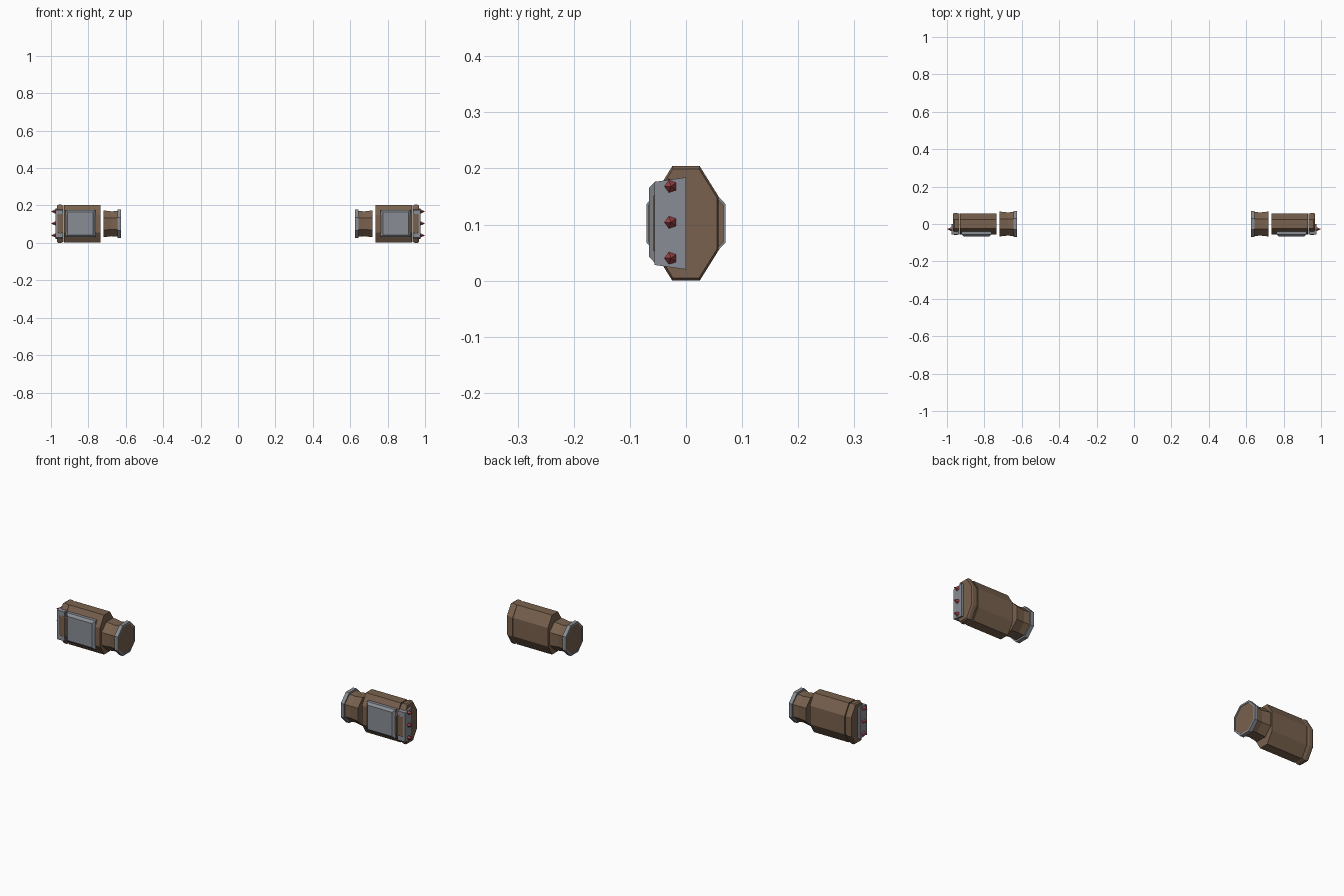
import bpy, bmesh
from math import pi
from mathutils import Matrix

if "Cube" in bpy.data.objects:
    bpy.data.objects.remove(bpy.data.objects["Cube"])

CZ = 0.102  # height of the gauntlet axis


def material(name, rgb):
    m = bpy.data.materials.new(name)
    m.diffuse_color = (*rgb, 1)
    m.use_nodes = True
    m.node_tree.nodes["Principled BSDF"].inputs["Base Color"].default_value = m.diffuse_color
    return m


leather = material("leather", (0.19, 0.12, 0.075))
steel = material("steel", (0.25, 0.27, 0.30))
red = material("red", (0.38, 0.06, 0.07))


def finish(name, bm, mat):
    bmesh.ops.recalc_face_normals(bm, faces=bm.faces)
    me = bpy.data.meshes.new(name)
    bm.to_mesh(me)
    bm.free()
    me.materials.append(mat)
    ob = bpy.data.objects.new(name, me)
    bpy.context.collection.objects.link(ob)
    # the other gauntlet is a mirror image across x = 0
    ob.modifiers.new("mirror", 'MIRROR').use_axis[0] = True
    return ob


def octagon(y1, y2, z1, z2):
    """Octagon with half widths y1 > y2 and half heights z1 > z2."""
    return [(y1, -z2), (y1, z2), (y2, z1), (-y2, z1),
            (-y1, z2), (-y1, -z2), (-y2, -z1), (y2, -z1)]


def loft(name, sections, mat):
    """Capped skin through (x, [(y, z), ...]) rings, z measured from CZ."""
    bm = bmesh.new()
    rings = [[bm.verts.new((x, y, CZ + z)) for y, z in pts] for x, pts in sections]
    for a, b in zip(rings, rings[1:]):
        n = len(a)
        for i in range(n):
            bm.faces.new((a[i], a[(i + 1) % n], b[(i + 1) % n], b[i]))
    bm.faces.new(rings[0])
    bm.faces.new(rings[-1])
    return finish(name, bm, mat)


def scaled(pts, s):
    return [(y * s, z * s) for y, z in pts]


hand = octagon(0.057, 0.024, 0.1, 0.047)
cuff = octagon(0.067, 0.028, 0.072, 0.033)

# leather hand, fingers and wrist cuff
loft("hand", [(0.735, hand), (0.931, hand)], leather)
loft("fingers", [(0.934, scaled(hand, 0.97)), (0.945, scaled(hand, 1.02)),
                 (0.960, scaled(hand, 1.02)), (0.967, scaled(hand, 0.97))], leather)
loft("cuff", [(0.628, scaled(cuff, 0.96)), (0.645, scaled(cuff, 0.96)),
              (0.675, scaled(cuff, 0.92)), (0.72, cuff)], leather)

# steel rim around the cuff opening
outer = octagon(0.070, 0.029, 0.077, 0.035)
inner = scaled(outer, 0.89)
bm = bmesh.new()
loops = [[bm.verts.new((x, y, CZ + z)) for y, z in p]
         for x, p in ((0.626, inner), (0.626, outer), (0.645, outer), (0.645, inner))]
for k in range(4):
    a, b = loops[k], loops[(k + 1) % 4]
    for i in range(8):
        bm.faces.new((a[i], a[(i + 1) % 8], b[(i + 1) % 8], b[i]))
finish("cuff_rim", bm, steel)


# steel plate with a chamfered front on the back of the hand
def rect_ring(bm, y, inset):
    x0, x1, z0, z1 = 0.762 + inset, 0.923 - inset, 0.031 + inset, 0.177 - inset
    return [bm.verts.new((x, y, z)) for x, z in ((x0, z0), (x1, z0), (x1, z1), (x0, z1))]


bm = bmesh.new()
rings = [rect_ring(bm, -0.03, 0), rect_ring(bm, -0.055, 0), rect_ring(bm, -0.066, 0.012)]
for a, b in zip(rings, rings[1:]):
    for i in range(4):
        bm.faces.new((a[i], a[(i + 1) % 4], b[(i + 1) % 4], b[i]))
bm.faces.new(rings[0])
bm.faces.new(rings[-1])
finish("hand_plate", bm, steel)

# tapered steel knuckle guard; the fingers just break its front face
guard = [(0, -0.082), (0, 0.082), (-0.056, 0.074), (-0.056, -0.074)]
loft("knuckle_guard", [(0.936, guard), (0.977, guard)], steel)

# three five-sided red spikes
bm = bmesh.new()
for z in (0.04, 0.104, 0.168):
    place = (Matrix.Translation((0.986, -0.027, z)) @ Matrix.Rotation(pi / 2, 4, 'Y')
             @ Matrix.Rotation(pi, 4, 'Z'))
    bmesh.ops.create_cone(bm, cap_ends=True, segments=5, radius1=0.014, radius2=0,
                          depth=0.028, matrix=place)
finish("knuckle_spikes", bm, red)
